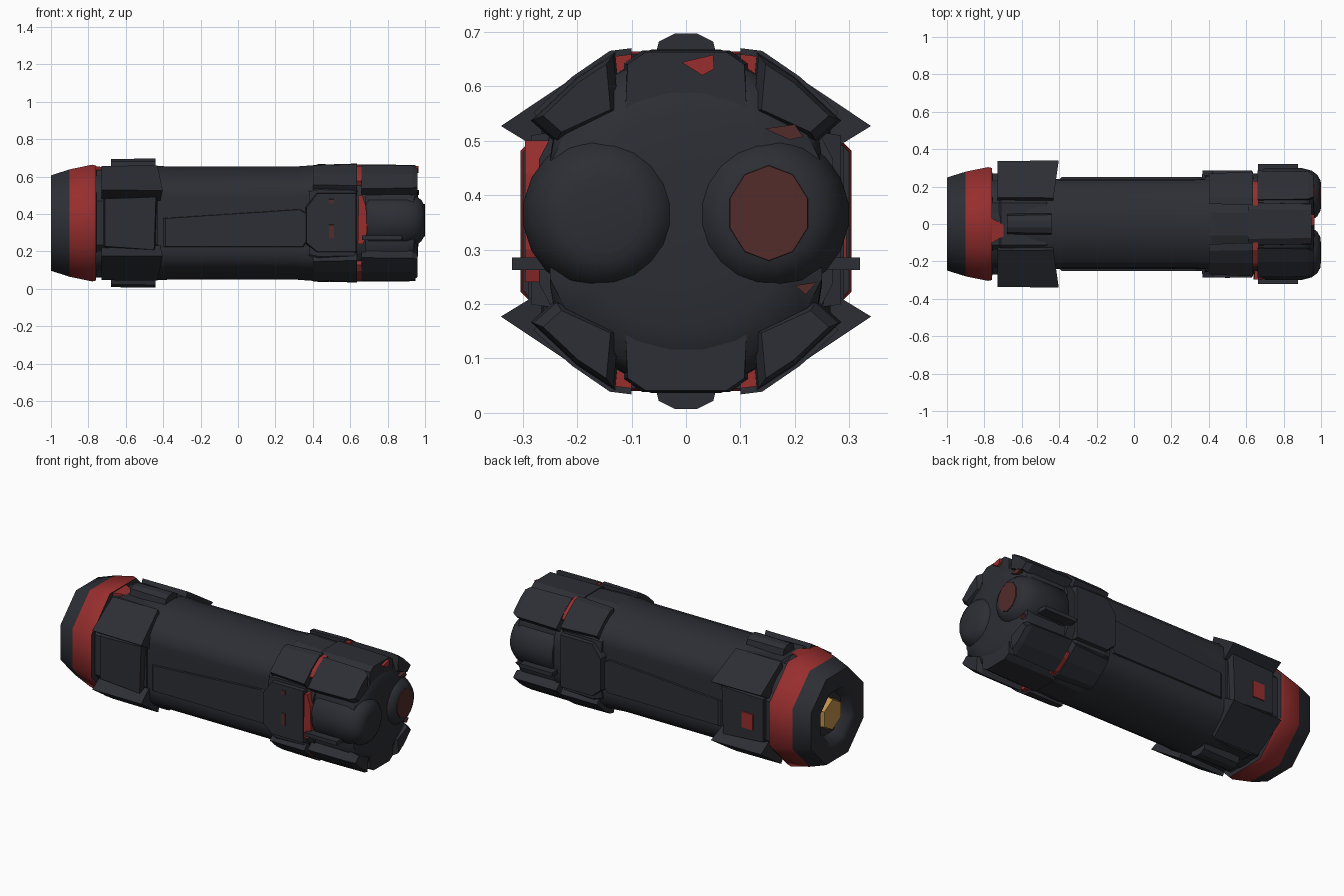
import bpy, bmesh, math

cube = bpy.data.objects.get("Cube")
if cube:
    bpy.data.objects.remove(cube, do_unlink=True)

CZ = 0.352  # height of the long axis


def material(name, rgb):
    m = bpy.data.materials.new(name)
    m.use_nodes = True
    m.diffuse_color = (*rgb, 1)
    m.node_tree.nodes["Principled BSDF"].inputs["Base Color"].default_value = (*rgb, 1)
    return m


dark = material("charcoal", (0.026, 0.0275, 0.035))
red = material("red", (0.31, 0.027, 0.027))
dull = material("dull red", (0.085, 0.025, 0.023))
gold = material("gold", (0.52, 0.28, 0.07))


def finish(name, bm, mats, smooth=False):
    bmesh.ops.recalc_face_normals(bm, faces=bm.faces)
    me = bpy.data.meshes.new(name)
    bm.to_mesh(me)
    bm.free()
    ob = bpy.data.objects.new(name, me)
    bpy.context.collection.objects.link(ob)
    for m in mats:
        me.materials.append(m)
    if smooth:
        bpy.ops.object.select_all(action='DESELECT')
        ob.select_set(True)
        bpy.context.view_layer.objects.active = ob
        bpy.ops.object.shade_smooth_by_angle(angle=math.radians(46))
    return ob


def lathe(name, profile, sides=24, centre=(0, CZ), mats=(dark,), band=None,
          smooth=True, squash=None, wide=1.0):
    """Turn (x, radius) points about the long axis; band colours a range of x."""
    bm = bmesh.new()
    rings = []
    for x, r in profile:
        ring = []
        for i in range(sides):
            a = 2 * math.pi * (i + 0.5) / sides
            y, z = r * wide * math.cos(a), r * math.sin(a)
            if squash:
                y = max(-squash, min(squash, y))
            ring.append(bm.verts.new((x, centre[0] + y, centre[1] + z)))
        rings.append(ring)
    for a, b in zip(rings, rings[1:]):
        for i in range(sides):
            j = (i + 1) % sides
            bm.faces.new((a[i], a[j], b[j], b[i]))
    bm.faces.new(rings[0])
    bm.faces.new(rings[-1])
    if band:
        for f in bm.faces:
            if band[0] < f.calc_center_median().x < band[1]:
                f.material_index = 1
    return finish(name, bm, mats, smooth)


def prism(name, outline, x0, x1, sy=1, sz=1, mat=dark, taper0=1.0, taper1=1.0, slant=0.0):
    """Extrude a (y, height from axis) outline along x, mirrored by sy and sz."""
    bm = bmesh.new()
    n = len(outline)
    my = sum(p[0] for p in outline) / n
    mz = sum(p[1] for p in outline) / n
    ends = []
    for x, t, s in ((x0, taper0, 0), (x1, taper1, slant)):
        ends.append([bm.verts.new((x + s * abs(y), sy * (my + (y - my) * t),
                                   CZ + sz * (mz + (h - mz) * t))) for y, h in outline])
    for i in range(n):
        j = (i + 1) % n
        bm.faces.new((ends[0][i], ends[0][j], ends[1][j], ends[1][i]))
    for e in ends:
        bm.faces.new(e)
    return finish(name, bm, (mat,))


def side_plate(name, outline, y0, y1, sy, mat=dark, shrink=0.94):
    """Plate on a flank from an (x, z) outline, narrowing outwards."""
    bm = bmesh.new()
    n = len(outline)
    mx = sum(p[0] for p in outline) / n
    mz = sum(p[1] for p in outline) / n
    layers = [[bm.verts.new((mx + (x - mx) * t, sy * y, mz + (z - mz) * t))
               for x, z in outline] for y, t in ((y0, 1), (y1, shrink))]
    for i in range(n):
        j = (i + 1) % n
        bm.faces.new((layers[0][i], layers[0][j], layers[1][j], layers[1][i]))
    for e in layers:
        bm.faces.new(e)
    return finish(name, bm, (mat,))


def rect(x0, x1, z0, z1):
    return [(x0, z0), (x1, z0), (x1, z1), (x0, z1)]


# Main barrel with flattened flanks
lathe("barrel", [(-0.78, 0.29), (-0.45, 0.308), (-0.35, 0.303), (0.3, 0.303), (0.42, 0.312)],
      sides=32, squash=0.24)

# Octagonal tail cap with a red band and a hollow end
k = 1 / math.cos(math.pi / 8)
lathe("tail_cap", [(-0.94, 0.13), (-0.99, 0.16), (-1.0, 0.19), (-1.0, 0.255 * k), (-0.9, 0.287 * k),
                   (-0.78, 0.312 * k), (-0.76, 0.307 * k), (-0.755, 0.25 * k)],
      sides=8, mats=(dark, red), band=(-0.91, -0.765), wide=0.975)
lathe("tail_core", [(-0.97, 0.09), (-0.93, 0.1)], sides=6, mats=(gold,), smooth=False)
lathe("tail_neck", [(-0.77, 0.285 * k), (-0.72, 0.285 * k)], sides=8, smooth=False, wide=0.95)

# Rear collar
lathe("rear_collar", [(-0.74, 0.27 * k), (-0.71, 0.295 * k), (-0.47, 0.29 * k), (-0.43, 0.27 * k)],
      sides=8, smooth=False, wide=0.93)
ridge = [(-0.06, 0.29), (0.06, 0.29), (0.05, 0.33), (0.02, 0.345), (-0.02, 0.345), (-0.05, 0.33)]
wing = [(0.12, 0.27), (0.14, 0.308), (0.21, 0.262), (0.34, 0.175), (0.25, 0.12), (0.2, 0.13)]
for sz, tag in ((1, "upper"), (-1, "lower")):
    prism(f"{tag}_ridge", ridge, -0.68, -0.44, sz=sz, taper0=0.9)
    for sy, side in ((1, "left"), (-1, "right")):
        prism(f"{tag}_{side}_wing", wing, -0.73, -0.45, sy, sz, taper0=0.97, slant=0.14)
# Red wedge behind the upper ridge
prism("red_wedge", [(-0.03, 0.27), (0.1, 0.27), (0.1, 0.304), (-0.03, 0.304)],
      -0.758, -0.685, sy=-1, mat=red, taper1=0.35)

# Flank parts
for sy, side in ((1, "left"), (-1, "right")):
    side_plate(f"{side}_rear_panel", [(-0.72, 0.22), (-0.44, 0.2), (-0.43, 0.5), (-0.72, 0.49)],
               0.23, 0.29, sy)
    side_plate(f"{side}_long_panel", [(-0.42, 0.22), (0.36, 0.22), (0.41, 0.3), (0.41, 0.39),
                                      (0.34, 0.43), (-0.42, 0.38)], 0.22, 0.25, sy)
    side_plate(f"{side}_front_panel", [(0.36, 0.24), (0.42, 0.19), (0.64, 0.19), (0.64, 0.52),
                                       (0.42, 0.52), (0.36, 0.44)], 0.22, 0.285, sy)
    side_plate(f"{side}_front_fin", rect(0.66, 0.88, 0.262, 0.286), 0.2, 0.32, sy, shrink=0.97)
side_plate("lower_red_light", rect(0.487, 0.513, 0.27, 0.345), 0.28, 0.288, -1, dull)
side_plate("upper_red_light", rect(0.487, 0.513, 0.455, 0.48), 0.28, 0.288, -1, dull)
side_plate("left_red_window", rect(-0.65, -0.57, 0.28, 0.38), 0.287, 0.295, 1, red)
side_plate("right_red_seam", [(0.64, 0.24), (0.67, 0.24), (0.69, 0.3), (0.685, 0.44),
                              (0.665, 0.5), (0.645, 0.5)], 0.22, 0.296, -1, red, 1.0)

# Front collar, seam ring and head core
lathe("front_collar", [(0.38, 0.3), (0.43, 0.322), (0.62, 0.315), (0.64, 0.295)],
      sides=16, smooth=False, squash=0.265)
lathe("seam_ring", [(0.62, 0.297), (0.685, 0.297)], sides=24, squash=0.27)
lathe("head_core", [(0.67, 0.302), (0.9, 0.3), (0.94, 0.275), (0.96, 0.2), (0.965, 0.1)],
      sides=24, squash=0.25)

# Armour blocks around the collar and head, with red seams between them
crown = [(-0.12, 0.2), (0.12, 0.2), (0.115, 0.29), (0.08, 0.314), (-0.08, 0.314), (-0.115, 0.29)]
corner = [(0.12, 0.2), (0.13, 0.311), (0.2, 0.265), (0.285, 0.185), (0.24, 0.145)]
collar_block = [(0.1, 0.24), (0.1, 0.318), (0.14, 0.313), (0.21, 0.265), (0.28, 0.2), (0.25, 0.16)]
seam = [(0.1, 0.24), (0.1, 0.307), (0.14, 0.302), (0.21, 0.255), (0.23, 0.225), (0.2, 0.18)]
for sz, tag in ((1, "upper"), (-1, "lower")):
    prism(f"{tag}_crown", crown, 0.61, 0.95, sz=sz, taper1=0.93)
    for sy, side in ((1, "left"), (-1, "right")):
        prism(f"{tag}_{side}_collar_block", collar_block, 0.4, 0.635, sy, sz, taper0=0.9)
        prism(f"{tag}_{side}_red_seam", seam, 0.63, 0.665, sy, sz, red)
        prism(f"{tag}_{side}_head_block", corner, 0.66, 0.93, sy, sz, taper1=0.95)
        prism(f"{tag}_{side}_head_tip", corner, 0.93, 0.96, sy, sz, taper0=0.95, taper1=0.75)

# Red chips showing between the blocks on the head
prism("crown_chip", [(-0.008, 0.292), (0.05, 0.306), (0.052, 0.28), (0.03, 0.268)],
      0.93, 0.966, mat=red)
prism("upper_gap_chip", [(0.145, 0.17), (0.2, 0.178), (0.215, 0.155), (0.19, 0.15)],
      0.9, 0.968, mat=dull)
prism("lower_gap_chip", [(0.2, 0.118), (0.24, 0.112), (0.22, 0.135)], 0.9, 0.962, sz=-1, mat=dull)

# Twin rounded lobes at the head, one with a red lens
for sy, side in ((1, "left"), (-1, "right")):
    lathe(f"{side}_lobe", [(0.685, 0.135), (0.7, 0.148), (0.9, 0.148), (0.95, 0.135),
                           (0.98, 0.112), (0.996, 0.084)], sides=20, centre=(sy * 0.152, 0.365))
lathe("left_red_lens", [(0.994, 0.088), (1.0, 0.087)], sides=10, centre=(0.152, 0.367),
      mats=(dull,), smooth=False, wide=0.86)
lathe("right_lobe_cap", [(0.994, 0.084), (1.0, 0.05)], sides=20, centre=(-0.152, 0.365))
